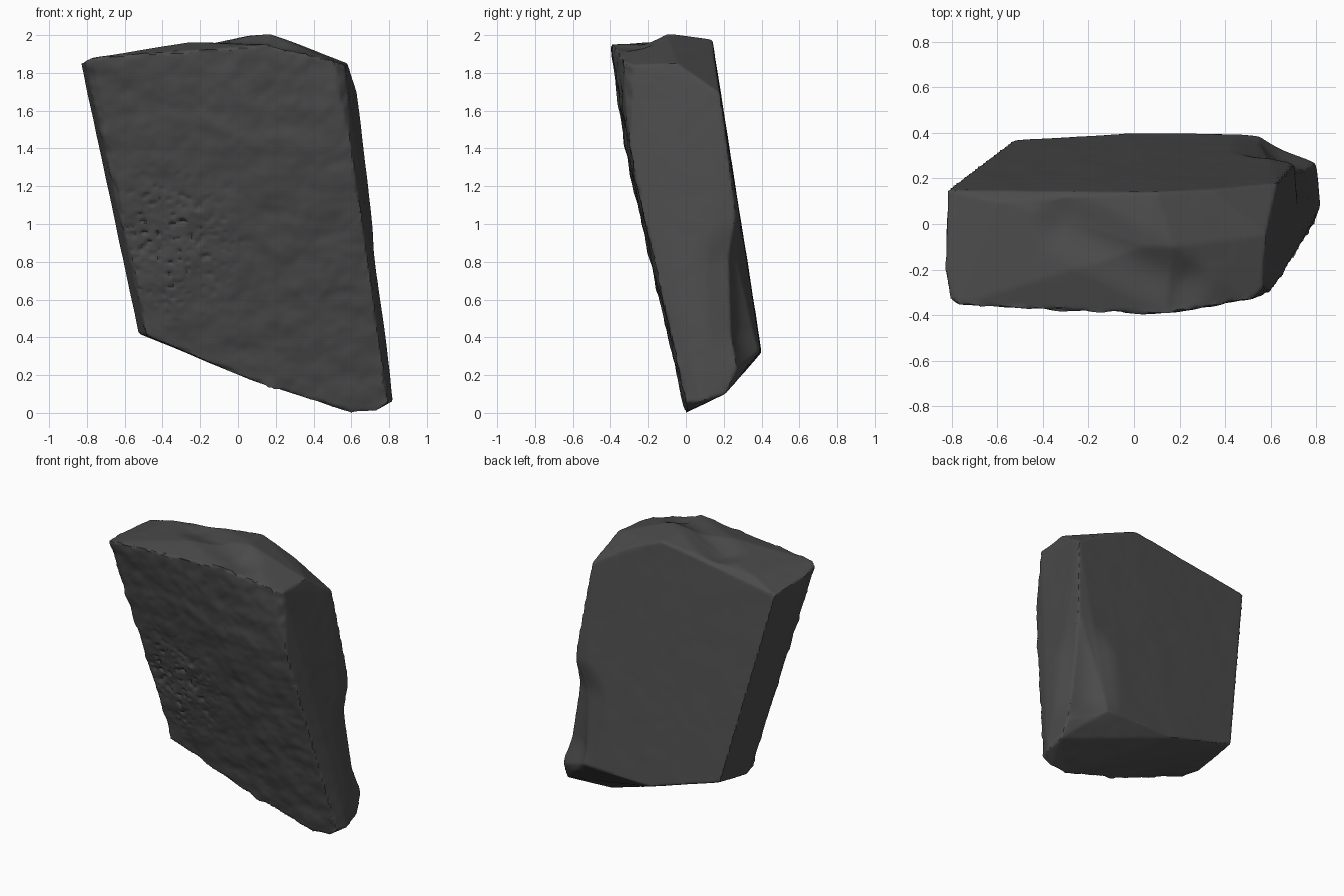
import bpy
import bmesh
from mathutils import Vector, noise

cube = bpy.data.objects.get("Cube")
if cube:
    bpy.data.objects.remove(cube, do_unlink=True)

# Corner points of the broken slab, grouped by face
front = [(-.81, -.32, 1.86), (-.77, -.355, 1.88), (0, -.4, 1.93), (.14, -.39, 1.95),
         (.5, -.33, 1.86), (.1, -.325, 1.4), (.79, 0, .06), (.73, .01, .01),
         (.6, 0, 0), (.1, -.03, .16), (-.48, -.07, .41)]
front_right_edge = [(.565, -.28, 1.84), (.6, -.3, 1.4), (.64, -.24, 1.12), (.68, -.16, .86)]
right = [(.58, -.05, 1.85), (.82, .08, .06), (.81, .21, .1), (.8, .265, .22)]
left = [(-.83, -.2, 1.85), (-.525, .05, .42)]
back = [(-.82, .15, 1.83), (-.6, .1, 1.905), (.1, .14, 1.975), (.35, .15, 1.87),
        (.63, .18, 1.69), (.695, .255, 1.12), (.56, .395, .33), (0, .4, .32),
        (-.53, .37, .48)]
ridge = [(.05, -.1, 2.01), (.17, -.1, 2.01)]


def smooth_bump(value):
    """Soft falloff from one at zero to nothing at one."""
    t = max(0, 1 - abs(value))
    return t * t * (3 - 2 * t)


def segment_bump(p, a, b, radius):
    """Soft falloff around a line segment."""
    a, b = Vector(a), Vector(b)
    t = min(1, max(0, (p - a).dot(b - a) / (b - a).length_squared))
    return smooth_bump((p - a.lerp(b, t)).length / radius)


def fractal(p, scale, seed):
    q = p * scale + Vector((seed, seed, seed))
    return noise.noise(q) + noise.noise(q * 2.1) / 2


def weathered(p, n):
    """Moved position of a surface point, roughest on the front."""
    face = max(0, -n.y) ** 2
    top = max(0, n.z) ** 2
    d = (.002 + .007 * face) * fractal(p, 5, 3) + .006 * face * fractal(p, 9, 7)
    # Chipped pits on the front
    patch = smooth_bump(Vector((p.x + .4, p.z - .9)).length / .55)
    d -= .04 * face * patch * max(0, noise.noise(p * 32) - .15)
    # Hollow beside the top ridge
    d -= .04 * top * segment_bump(p, (-.3, 0, 1.95), (.2, -.25, 1.95), .17)
    # Ragged rims around the front
    rim = smooth_bump(abs(face - .5) * 2.2)
    d += .014 * rim * fractal(p, 9, 5)
    # Scooped break between the right side and the back
    scoop = segment_bump(p, (.68, .32, .45), (.66, .28, .78), .26)
    return p + n * d - Vector((.045, .04, 0)) * scoop


# Solid block from the corners
bm = bmesh.new()
for co in front + front_right_edge + right + left + back + ridge:
    bm.verts.new(co)
bmesh.ops.convex_hull(bm, input=bm.verts[:])
loose = [v for v in bm.verts if not v.link_faces]
bmesh.ops.delete(bm, geom=loose, context='VERTS')
bmesh.ops.recalc_face_normals(bm, faces=bm.faces[:])
mesh = bpy.data.meshes.new("stone_block")
bm.to_mesh(mesh)
bm.free()
slab = bpy.data.objects.new("stone_slab", mesh)
bpy.context.collection.objects.link(slab)

# Even surface grid
remesh = slab.modifiers.new("even_grid", 'REMESH')
remesh.mode = 'VOXEL'
remesh.voxel_size = .012
depsgraph = bpy.context.evaluated_depsgraph_get()
dense = bpy.data.meshes.new_from_object(slab.evaluated_get(depsgraph))
slab.modifiers.clear()
slab.data = dense
bpy.data.meshes.remove(mesh)
dense.name = "stone_slab"

# Weathered surface, resting on the ground
moved = [weathered(v.co, v.normal) for v in dense.vertices]
low = min(p.z for p in moved)
for v, p in zip(dense.vertices, moved):
    v.co = (p.x, p.y, p.z - low)
dense.update()

# Dark stone colour
stone = bpy.data.materials.new("dark_grey_stone")
stone.use_nodes = True
colour = (.07, .07, .07, 1)
stone.diffuse_color = colour
stone.node_tree.nodes["Principled BSDF"].inputs["Base Color"].default_value = colour
dense.materials.clear()
dense.materials.append(stone)

bpy.ops.object.select_all(action='DESELECT')
slab.select_set(True)
bpy.context.view_layer.objects.active = slab
bpy.ops.object.shade_smooth_by_angle(angle=.7)
